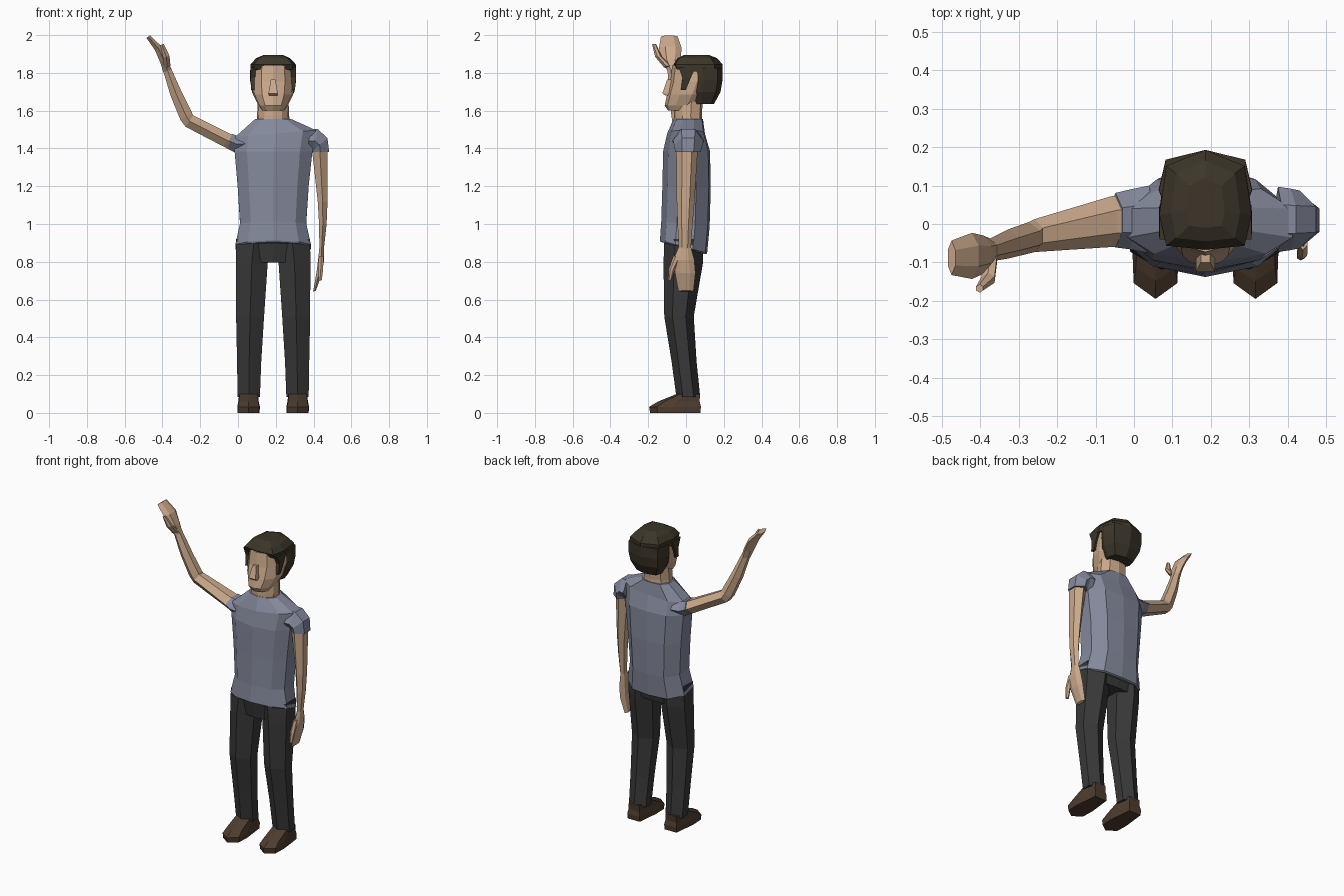
import bpy, bmesh
from math import sin, cos, radians

CX = 0.186  # body's mirror plane


def material(name, r, g, b):
    m = bpy.data.materials.new(name)
    m.diffuse_color = (r, g, b, 1)
    return m


SKIN = material("skin", .60, .40, .26)
SHIRT = material("shirt_blue", .23, .25, .33)
DARK = material("trouser_grey", .04, .04, .04)
BROWN = material("shoe_brown", .075, .045, .028)
HAIR = material("hair_brown", .045, .036, .022)


def loft(name, mat, shape, stations):
    """Skin a cross-section through (x, y, z, half_x, half_y, tilt, slope)."""
    bm = bmesh.new()
    rings = []
    for st in stations:
        x, y, z, a, b, tilt, slope = (tuple(st) + (0, 0))[:7]
        t = radians(tilt)
        rings.append([bm.verts.new((x + a * px * cos(t), y + b * py,
                                    z + a * px * sin(t) + slope * b * py))
                      for px, py in shape])
    n = len(shape)
    for r0, r1 in zip(rings, rings[1:]):
        for i in range(n):
            j = (i + 1) % n
            bm.faces.new((r0[i], r0[j], r1[j], r1[i]))
    bm.faces.new(rings[0][::-1])
    bm.faces.new(rings[-1])
    bmesh.ops.recalc_face_normals(bm, faces=bm.faces)
    me = bpy.data.meshes.new(name)
    bm.to_mesh(me)
    bm.free()
    me.materials.append(mat)
    ob = bpy.data.objects.new(name, me)
    bpy.context.collection.objects.link(ob)
    return ob


def sym(half):
    """Mirror a front-to-back half outline across x = 0."""
    return half + [(-x, y) for x, y in reversed(half) if x > 0]


HEX = sym([(0, -1), (1, -.45), (1, .45), (0, 1)])
TORSO = sym([(0, -1), (.68, -.78), (1, -.35), (1, .4), (.62, .92), (0, 1)])
FACE = sym([(0, -1), (.55, -.85), (.92, -.4), (1, .2), (.7, .85), (0, 1)])
SKULL = sym([(0, -1), (.85, -.92), (1, -.3), (.85, .68), (0, 1)])
SOLE = sym([(0, -1), (.95, -.7), (1, -.1), (.72, 1)])
BOX = [(-1, -1), (1, -1), (1, 1), (-1, 1)]

# Shirt body with sloping hem
loft("shirt_body", SHIRT, TORSO, [
    (CX, -.015, .873, .190, .120, 0, -.27),
    (CX, -.013, .880, .200, .125, 0, -.27),
    (CX, -.003, 1.00, .175, .128, 0, -.1),
    (CX, .003, 1.20, .188, .128),
    (CX + .002, .003, 1.385, .206, .124),
    (CX + .012, .000, 1.478, .215, .100, 5),
    (CX, .012, 1.556, .095, .078)])

# Sleeves: one hanging, one lifted
loft("left_sleeve", SHIRT, HEX, [
    (.375, .012, 1.44, .062, .085, 82),
    (.408, .012, 1.44, .064, .080, 78),
    (.432, .012, 1.418, .056, .075, 42),
    (.436, .010, 1.380, .047, .067)])
loft("right_sleeve", SHIRT, HEX, [
    (.04, .012, 1.425, .055, .088, 85),
    (-.01, .012, 1.424, .044, .078, 75),
    (-.048, .010, 1.440, .040, .071, 64)])

# Hanging left arm and hand
loft("left_arm", SKIN, HEX, [
    (.433, .005, 1.39, .041, .057),
    (.448, -.002, 1.12, .026, .047),
    (.449, -.005, 1.00, .020, .040),
    (.443, -.006, .87, .012, .032)])
loft("left_hand", SKIN, HEX, [
    (.443, -.006, .88, .012, .032),
    (.440, -.012, .81, .016, .056),
    (.430, -.004, .74, .015, .054),
    (.405, .000, .645, .008, .040, 20)])
loft("left_thumb", SKIN, HEX, [
    (.440, -.045, .83, .012, .022),
    (.438, -.075, .76, .013, .017),
    (.434, -.086, .70, .009, .009)])

# Raised right arm and hand
loft("right_arm", SKIN, HEX, [
    (-.02, .008, 1.427, .039, .070, 66),
    (-.06, .006, 1.444, .038, .066, 66),
    (-.258, -.030, 1.545, .036, .043, 57),
    (-.274, -.036, 1.570, .036, .041, 30),
    (-.328, -.052, 1.69, .031, .038, 20),
    (-.376, -.068, 1.82, .022, .030, 20)])
loft("right_hand", SKIN, HEX, [
    (-.374, -.068, 1.81, .022, .030, 20),
    (-.392, -.080, 1.865, .022, .050, 20),
    (-.422, -.083, 1.93, .020, .060, 28),
    (-.475, -.088, 1.992, .012, .045, 35)])
loft("right_thumb", SKIN, HEX, [
    (-.374, -.095, 1.83, .018, .022, 20),
    (-.380, -.145, 1.885, .018, .018, 20),
    (-.402, -.168, 1.95, .010, .011, 20)])

# Trousers: hips and two mirrored legs, with shoes
loft("trouser_hips", DARK, TORSO, [
    (CX, -.012, .795, .165, .085),
    (CX, -.012, .93, .185, .108)])
for side, s in (("left", 1), ("right", -1)):
    loft(side + "_trouser_leg", DARK, HEX, [
        (CX + s * x, y, z, a, b) for x, y, z, a, b in [
            (.100, -.010, .92, .096, .105),
            (.113, -.015, .79, .084, .104),
            (.122, -.037, .51, .074, .078),
            (.127, -.010, .27, .064, .066),
            (.129, .012, .085, .059, .063)]])
    loft(side + "_shoe", BROWN, SOLE, [
        (CX + s * .130, y, z, a, b) for y, z, a, b in [
            (-.057, .000, .058, .133),
            (-.058, .032, .060, .137),
            (-.038, .060, .054, .110),
            (.012, .100, .050, .062)]])

# Neck and face
loft("neck", SKIN, FACE, [
    (CX, .012, 1.53, .088, .075),
    (CX, .010, 1.575, .085, .074),
    (CX, .015, 1.68, .080, .075)])
loft("face", SKIN, FACE, [
    (CX, -.025, 1.600, .060, .070),
    (CX, -.015, 1.628, .078, .098),
    (CX, .010, 1.685, .106, .110),
    (CX, .035, 1.755, .114, .118),
    (CX, .045, 1.84, .108, .118)])
loft("nose", SKIN, BOX, [
    (CX, -.085, 1.680, .022, .025),
    (CX, -.095, 1.692, .025, .030),
    (CX, -.075, 1.765, .012, .025)])

# Hair: crown cap, back of the head, sideburns
loft("hair_crown", HAIR, SKULL, [
    (CX, .068, 1.805, .121, .122, 0, -.12),
    (CX, .063, 1.845, .120, .130),
    (CX, .060, 1.878, .090, .105),
    (CX, .055, 1.895, .050, .065)])
loft("hair_back", HAIR, SKULL, [
    (CX, .100, 1.635, .080, .048),
    (CX, .108, 1.70, .112, .075),
    (CX, .113, 1.76, .122, .080),
    (CX, .113, 1.825, .121, .080)])
for side, s in (("left", 1), ("right", -1)):
    loft(side + "_sideburn", HAIR, BOX, [
        (CX + s * .107, -.014, 1.71, .009, .013),
        (CX + s * .108, .004, 1.775, .013, .022),
        (CX + s * .106, .005, 1.83, .014, .045)])
